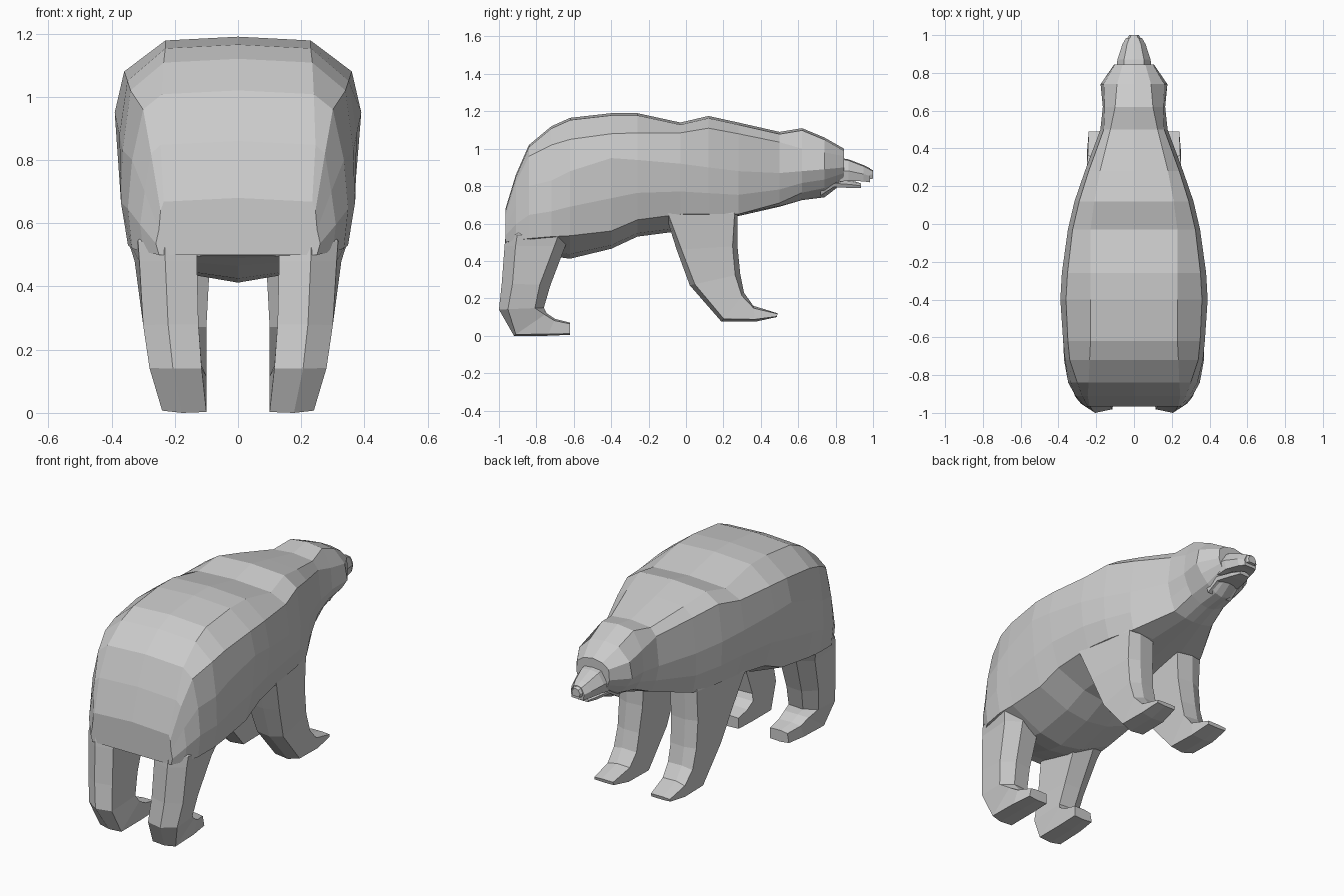
import bpy, bmesh

if "Cube" in bpy.data.objects:
    bpy.data.objects.remove(bpy.data.objects["Cube"])

fur = bpy.data.materials.new("Pale grey fur")
fur.use_nodes = True
fur.diffuse_color = (0.6, 0.6, 0.6, 1)
fur.node_tree.nodes["Principled BSDF"].inputs["Base Color"].default_value = (0.6, 0.6, 0.6, 1)


def loft(name, rings):
    """Skin a row of closed rings and cap both ends."""
    bm = bmesh.new()
    rows = [[bm.verts.new(p) for p in ring] for ring in rings]
    n = len(rows[0])
    for a, b in zip(rows, rows[1:]):
        for i in range(n):
            j = (i + 1) % n
            bm.faces.new((a[i], a[j], b[j], b[i]))
    bm.faces.new(rows[0])
    bm.faces.new(rows[-1])
    bmesh.ops.recalc_face_normals(bm, faces=bm.faces)
    mesh = bpy.data.meshes.new(name)
    bm.to_mesh(mesh)
    bm.free()
    mesh.materials.append(fur)
    obj = bpy.data.objects.new(name, mesh)
    bpy.context.collection.objects.link(obj)


def mirrored_ring(y, half):
    """Ring from half-section points, first and last on the centre line."""
    return [(x, y, z) for x, z in half] + [(-x, y, z) for x, z in half[-2:0:-1]]


# Body, neck and head: y, top z, back half width, shoulder (x, z),
# widest (x, z), lower edge (x, z), belly z
body = [
    (-0.965, 0.68, 0.235, 0.245, 0.64, 0.25, 0.58, 0.25, 0.50, 0.50),
    (-0.91, 0.86, 0.245, 0.275, 0.82, 0.295, 0.70, 0.30, 0.51, 0.49),
    (-0.84, 1.02, 0.24, 0.30, 0.96, 0.335, 0.80, 0.335, 0.52, 0.465),
    (-0.72, 1.12, 0.235, 0.34, 1.02, 0.365, 0.83, 0.348, 0.53, 0.425),
    (-0.62, 1.165, 0.23, 0.35, 1.05, 0.375, 0.88, 0.342, 0.535, 0.412),
    (-0.40, 1.19, 0.23, 0.36, 1.08, 0.39, 0.95, 0.33, 0.56, 0.465),
    (-0.26, 1.19, 0.23, 0.352, 1.085, 0.382, 0.94, 0.32, 0.62, 0.53),
    (-0.03, 1.14, 0.23, 0.325, 1.085, 0.35, 0.92, 0.30, 0.65, 0.56),
    (0.12, 1.175, 0.21, 0.29, 1.11, 0.315, 0.90, 0.28, 0.65, 0.60),
    (0.28, 1.14, 0.18, 0.24, 1.08, 0.26, 0.88, 0.24, 0.65, 0.64),
    (0.50, 1.09, 0.125, 0.16, 1.035, 0.178, 0.87, 0.13, 0.71, 0.69),
    (0.62, 1.11, 0.10, 0.155, 1.00, 0.165, 0.88, 0.11, 0.765, 0.725),
    (0.74, 1.06, 0.09, 0.16, 0.98, 0.177, 0.89, 0.10, 0.79, 0.74),
    (0.845, 1.00, 0.06, 0.10, 0.96, 0.105, 0.90, 0.08, 0.845, 0.82),
]
loft("body_and_head", [
    mirrored_ring(y, [(0, t), (tw, t - 0.012), (ux, uz), (mx, mz),
                      (0.49 * mx + 0.55 * lx, 0.45 * mz + 0.55 * lz),
                      (lx, lz), (0.42 * lx, b + 0.2 * (lz - b)), (0, b)])
    for y, t, tw, ux, uz, mx, mz, lx, lz, b in body])

# Snout, nose tip and lower jaw: y, half width, top z, bottom z
parts = {
    "snout": [(0.80, 0.095, 0.955, 0.82), (0.87, 0.088, 0.943, 0.83),
              (0.95, 0.062, 0.912, 0.825), (0.985, 0.042, 0.895, 0.82)],
    "nose": [(0.965, 0.044, 0.903, 0.835), (1.0, 0.026, 0.885, 0.84)],
    "lower_jaw": [(0.72, 0.09, 0.84, 0.75), (0.79, 0.082, 0.84, 0.795),
                  (0.88, 0.058, 0.832, 0.79), (0.935, 0.035, 0.815, 0.79)],
}
for name, stations in parts.items():
    loft(name, [
        mirrored_ring(y, [(0, t), (w * 0.6, t - 0.006), (w, t * 0.45 + b * 0.55),
                          (w * 0.88, b), (0, b)])
        for y, w, t, b in stations])


def leg(name, side, stations):
    """Chamfered leg; each station pairs a back point with a front point."""
    rings = []
    for yb, zb, yf, zf, xi, xb, xf, c in stations:
        spots = [(xi, c * 0.4), (xi + (xb - xi) * 0.55, 0), (xb, c),
                 (xf, 1 - c), (xi + (xf - xi) * 0.6, 1), (xi, 0.97)]
        rings.append([(side * x, yb + (yf - yb) * t, zb + (zf - zb) * t)
                      for x, t in spots])
    loft(name, rings)


# Legs from toe to body: back y, z, front y, z,
# inner x, outer x at back and front, chamfer
hind = [
    (-0.62, 0.005, -0.62, 0.07, 0.10, 0.22, 0.21, 0.1),
    (-0.74, 0.0, -0.70, 0.09, 0.10, 0.235, 0.235, 0.1),
    (-0.92, 0.0, -0.745, 0.12, 0.10, 0.24, 0.25, 0.06),
    (-1.00, 0.14, -0.76, 0.15, 0.115, 0.28, 0.275, 0.2),
    (-0.985, 0.28, -0.725, 0.27, 0.125, 0.30, 0.295, 0.22),
    (-0.97, 0.48, -0.645, 0.48, 0.13, 0.312, 0.327, 0.18),
    (-0.964, 0.54, -0.62, 0.54, 0.13, 0.316, 0.346, 0.18),
    (-0.91, 0.66, -0.64, 0.64, 0.13, 0.25, 0.30, 0.2),
]
fore = [
    (0.485, 0.10, 0.49, 0.12, 0.12, 0.24, 0.24, 0.15),
    (0.37, 0.075, 0.36, 0.16, 0.105, 0.25, 0.245, 0.15),
    (0.19, 0.075, 0.31, 0.23, 0.10, 0.25, 0.25, 0.1),
    (0.02, 0.27, 0.29, 0.33, 0.10, 0.255, 0.25, 0.1),
    (-0.05, 0.46, 0.275, 0.48, 0.09, 0.28, 0.25, 0.08),
    (-0.11, 0.65, 0.275, 0.65, 0.085, 0.31, 0.25, 0.04),
    (-0.06, 0.80, 0.24, 0.80, 0.09, 0.30, 0.23, 0.1),
]
for side, label in ((1, "left"), (-1, "right")):
    leg("hind_leg_" + label, side, hind)
    leg("front_leg_" + label, side, fore)
